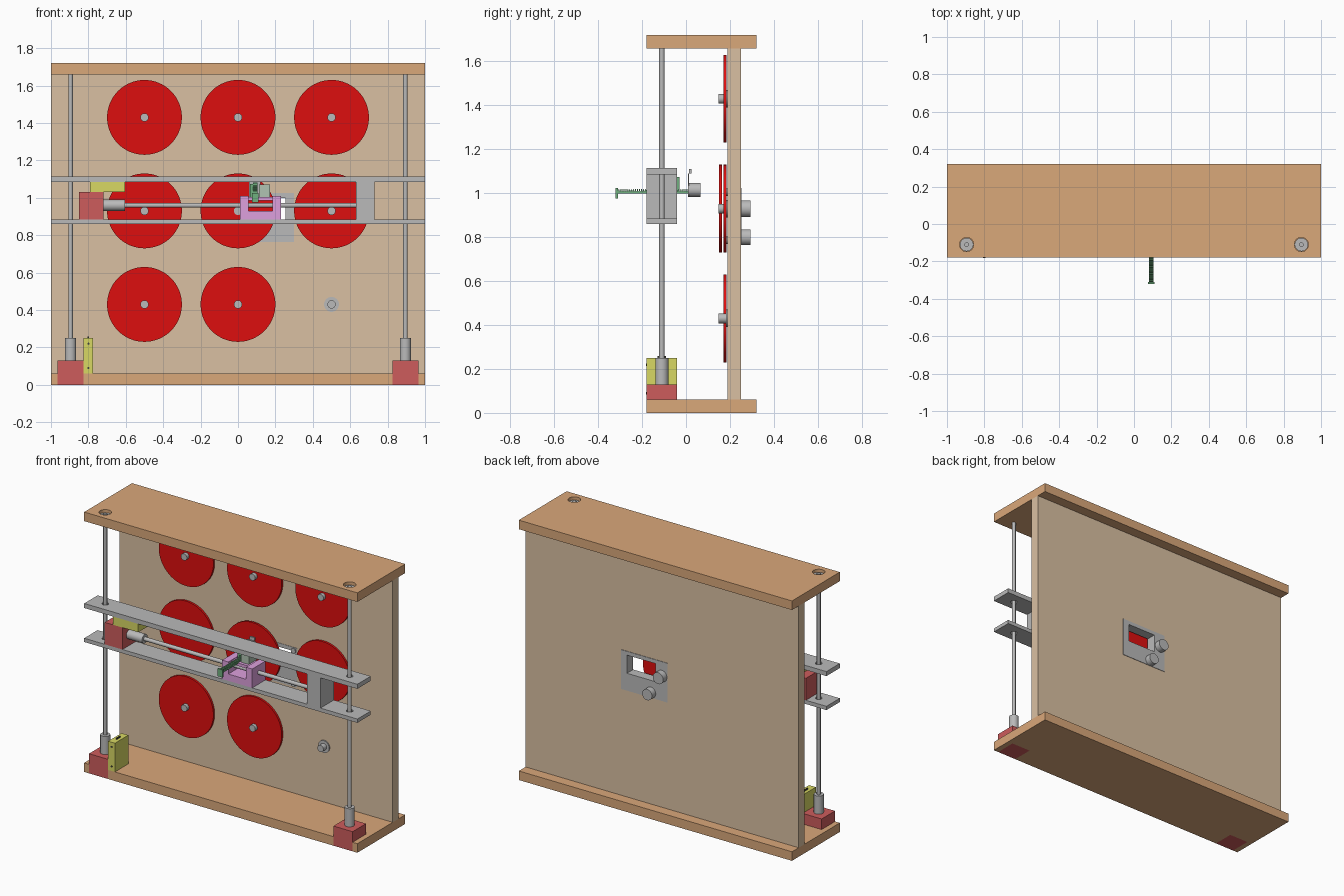
import bpy, bmesh, math
from mathutils import Matrix, Vector

if "Cube" in bpy.data.objects:
    bpy.data.objects.remove(bpy.data.objects["Cube"])


def material(name, rgb):
    m = bpy.data.materials.new(name)
    lin = [((c / 255 + 0.055) / 1.055) ** 2.4 if c > 10 else c / 255 / 12.92 for c in rgb]
    m.diffuse_color = (*lin, 1)
    m.use_nodes = True
    m.node_tree.nodes["Principled BSDF"].inputs["Base Color"].default_value = m.diffuse_color
    return m


WOOD = material("brown_wood", (218, 168, 122))
PANEL = material("tan_panel", (218, 192, 162))
GREY = material("grey_metal", (186, 186, 186))
RED = material("bright_red", (222, 14, 14))
MOTOR = material("motor_red", (205, 92, 92))
YELLOW = material("switch_yellow", (216, 216, 100))
PINK = material("carriage_pink", (221, 160, 221))
GREEN = material("rack_green", (112, 176, 126))
SERVO = material("pale_green", (176, 196, 178))
DARK = material("dark_pin", (70, 70, 60))


def finish(name, bm, mat, smooth=False):
    bmesh.ops.recalc_face_normals(bm, faces=bm.faces[:])
    me = bpy.data.meshes.new(name)
    bm.to_mesh(me)
    bm.free()
    me.materials.append(mat)
    ob = bpy.data.objects.new(name, me)
    bpy.context.collection.objects.link(ob)
    if smooth:
        bpy.ops.object.select_all(action='DESELECT')
        ob.select_set(True)
        bpy.context.view_layer.objects.active = ob
        bpy.ops.object.shade_smooth_by_angle(angle=math.radians(35))
    return ob


def box(name, x, y, z, mat):
    bm = bmesh.new()
    bmesh.ops.create_cube(bm, size=1)
    for v in bm.verts:
        v.co = Vector(sum(r) / 2 + c * (r[1] - r[0]) for r, c in zip((x, y, z), v.co))
    return finish(name, bm, mat)


def cyl(name, axis, a, b, p, q, r, mat, n=32):
    """Cylinder along an axis from a to b; p, q are the other two coordinates in xyz order."""
    bm = bmesh.new()
    bmesh.ops.create_cone(bm, cap_ends=True, segments=n, radius1=r, radius2=r, depth=b - a)
    m = (a + b) / 2
    rot, loc = {'X': (Matrix.Rotation(math.pi / 2, 4, 'Y'), (m, p, q)),
                'Y': (Matrix.Rotation(math.pi / 2, 4, 'X'), (p, m, q)),
                'Z': (Matrix.Identity(4), (p, q, m))}[axis]
    bmesh.ops.transform(bm, matrix=Matrix.Translation(loc) @ rot, verts=bm.verts[:])
    return finish(name, bm, mat, True)


def prism(name, pts, axis, a, b, mat):
    """Extrude a 2D outline along an axis."""
    place = {'X': lambda p, t: (t, *p), 'Y': lambda p, t: (p[0], t, p[1]), 'Z': lambda p, t: (*p, t)}[axis]
    bm = bmesh.new()
    f = bm.faces.new([bm.verts.new(place(p, a)) for p in pts])
    ext = bmesh.ops.extrude_face_region(bm, geom=[f])
    d = Vector(place((0, 0), b - a))
    bmesh.ops.translate(bm, vec=d, verts=[g for g in ext['geom'] if isinstance(g, bmesh.types.BMVert)])
    return finish(name, bm, mat)


def cut(ob, cutters):
    for c in cutters:
        md = ob.modifiers.new("cut", 'BOOLEAN')
        md.operation = 'DIFFERENCE'
        md.solver = 'EXACT'
        md.object = c
        bpy.context.view_layer.objects.active = ob
        bpy.ops.object.modifier_apply(modifier=md.name)
        bpy.data.objects.remove(c)


F, B = -0.18, -0.04      # front and back of the moving gantry
RY, RX = -0.11, 0.895    # rod position

# Frame: notched base, top and back panel with window
right = [(0.825, F), (0.825, B), (0.965, B), (0.965, F), (1, F), (1, 0.32)]
prism("base_board", right + [(-x, y) for x, y in reversed(right)], 'Z', 0, 0.06, WOOD)
top = box("top_board", (-1, 1), (F, 0.32), (1.66, 1.72), WOOD)
cut(top, [cyl("hole", 'Z', 1.68, 1.75, s * RX, RY, 0.038, WOOD) for s in (-1, 1)])
panel = box("back_panel", (-1, 1), (0.19, 0.25), (0.06, 1.66), PANEL)
cut(panel, [box("window", (-0.04, 0.30), (0.1, 0.3), (0.765, 1.025), PANEL)])

# Vertical drives
for s, side in ((-1, "left"), (1, "right")):
    cyl(side + "_bearing", 'Z', 1.68, 1.70, s * RX, RY, 0.036, GREY)
    box(side + "_motor", sorted((s * 0.825, s * 0.965)), (F, B), (0, 0.13), MOTOR)
    cyl(side + "_coupler", 'Z', 0.13, 0.25, s * RX, RY, 0.03, GREY)
    cyl(side + "_rod", 'Z', 0.25, 1.71, s * RX, RY, 0.012, GREY)


# Limit switches with pins
box("lower_switch", (-0.825, -0.775), (F, B), (0.06, 0.25), YELLOW)
for z in (0.09, 0.22):
    cyl("lower_switch_pin", 'Y', F - 0.002, F + 0.01, -0.80, z, 0.006, DARK, 12)
box("lower_switch_lever", (-0.804, -0.796), (-0.13, -0.09), (0.25, 0.258), DARK)
box("gantry_switch", (-0.79, -0.605), (F, B), (1.03, 1.085), YELLOW)

# Horizontal gantry
for name, z in (("lower_rail", (0.86, 0.885)), ("upper_rail", (1.085, 1.115))):
    rail = box(name, (-1, 1), (F, B), z, GREY)
    cut(rail, [cyl("hole", 'Z', 0.8, 1.2, s * RX, RY, 0.02, GREY) for s in (-1, 1)])
box("gantry_end_block", (0.63, 0.73), (F, B), (0.885, 1.085), GREY)
box("gantry_motor", (-0.85, -0.72), (F, B), (0.885, 1.03), MOTOR)
cyl("gantry_coupler", 'X', -0.72, -0.605, RY, 0.96, 0.03, GREY)
cyl("gantry_screw", 'X', -0.605, 0.63, RY, 0.96, 0.013, GREY)

# Sliding carriage: U block with a bridge at the back
prism("carriage", [(0.01, 0.885), (0.23, 0.885), (0.23, 1.01), (0.185, 1.01), (0.185, 0.93),
                   (0.055, 0.93), (0.055, 1.01), (0.01, 1.01)], 'Y', F, B, PINK)
box("carriage_bridge", (0.055, 0.185), (-0.15, -0.06), (0.985, 1.005), PINK)

# Toothed rack, gear and servo
n, y0, y1 = 34, -0.31, 0.01
step = (y1 - y0) / n
teeth = [(y0 + (i + k) * step, z) for i in range(n)
         for k, z in ((0.05, 1.008), (0.3, 1.02), (0.6, 1.02), (0.85, 1.008))]
prism("rack", [(y1, 1.0), (y0, 1.0)] + teeth, 'X', 0.08, 0.105, GREEN)
box("rack_stop", (0.075, 0.11), (-0.32, -0.31), (0.975, 1.025), GREEN)
gear = [(-0.075 + r * math.cos(a), 1.05 + r * math.sin(a))
        for i in range(32) for a, r in ((i * math.pi / 16, 0.032 if i % 2 else 0.025),)]
prism("gear", gear, 'X', 0.08, 0.105, GREEN)
box("gear_mount", (0.065, 0.08), (-0.1, -0.03), (1.005, 1.075), GREEN)
box("servo", (0.112, 0.17), (-0.13, B), (1.005, 1.07), SERVO)

# Gripper at the rack end
cyl("gripper_magnet", 'Y', 0.01, 0.065, 0.092, 1.015, 0.032, GREY)
box("gripper_plate", (0.06, 0.12), (0.008, 0.014), (0.985, 1.09), GREY)
box("gripper_hook", (0.075, 0.11), (0.014, 0.026), (1.09, 1.11), GREY)

# Discs on pegs, three by three with one missing
for i, x in enumerate((-0.5, 0, 0.5)):
    for j, z in enumerate((0.43, 0.93, 1.43)):
        centre = i == 1 and j == 1
        if not (i == 2 and j == 0):
            yd = 0.151 if centre else 0.171
            cyl("disc", 'Y', yd, yd + 0.014, x, z, 0.2, RED, 64)
        cyl("peg", 'Y', 0.148, 0.19, x, z, 0.022, GREY)
        cyl("peg_flange", 'Y', 0.182, 0.19, x, z, 0.04, GREY)

# Turning mechanism in the panel window
frame = box("drive_frame", (-0.04, 0.30), (0.188, 0.253), (0.765, 1.025), GREY)
cut(frame, [box("opening", (0.045, 0.255), (0.1, 0.3), (0.88, 1.0), GREY)])
cyl("drive_hub", 'Y', 0.253, 0.293, 0, 0.93, 0.038, GREY)
cyl("drive_motor", 'Y', 0.253, 0.293, 0.08, 0.80, 0.036, GREY)
for z in (1.005, 0.785):
    cyl("frame_screw", 'Y', 0.18, 0.188, 0.277, z, 0.017, GREY, 24)
